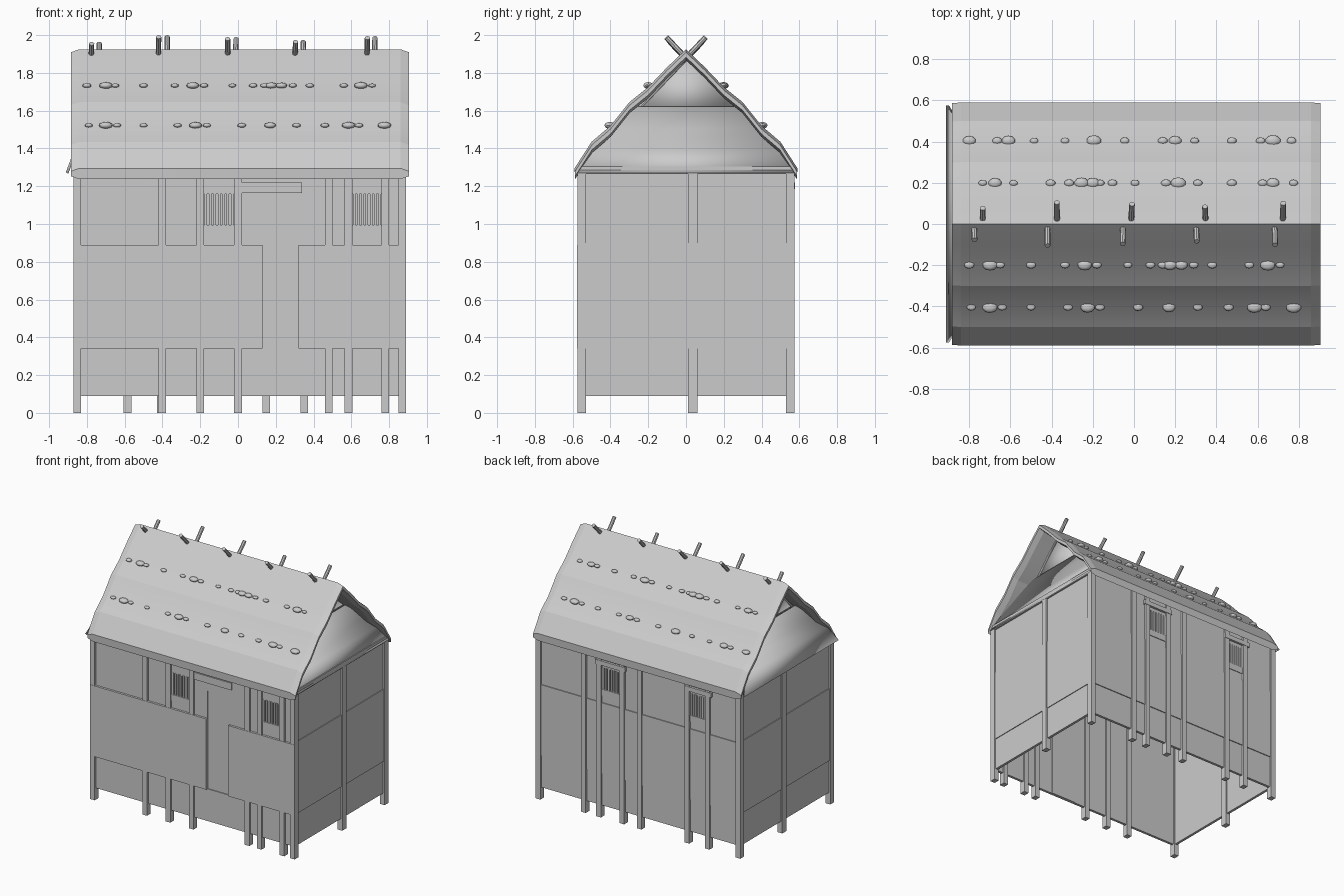
import bpy, bmesh, math, random
from mathutils import Vector

if "Cube" in bpy.data.objects:
    bpy.data.objects.remove(bpy.data.objects["Cube"])

random.seed(3)


def make(name, bm, smooth=None):
    bmesh.ops.recalc_face_normals(bm, faces=bm.faces[:])
    me = bpy.data.meshes.new(name)
    bm.to_mesh(me)
    bm.free()
    ob = bpy.data.objects.new(name, me)
    bpy.context.collection.objects.link(ob)
    if smooth:
        bpy.context.view_layer.objects.active = ob
        ob.select_set(True)
        bpy.ops.object.shade_smooth_by_angle(angle=math.radians(smooth))
        ob.select_set(False)
    return ob


def box(bm, x0, x1, y0, y1, z0, z1):
    r = bmesh.ops.create_cube(bm, size=1)
    for v in r["verts"]:
        v.co = Vector(((x0 + x1) / 2 + v.co.x * (x1 - x0),
                       (y0 + y1) / 2 + v.co.y * (y1 - y0),
                       (z0 + z1) / 2 + v.co.z * (z1 - z0)))


def loft(bm, sections, cap):
    rings = [[bm.verts.new(p) for p in s] for s in sections]
    n = len(rings[0])
    for a, b in zip(rings, rings[1:]):
        for i in range(n if cap else n - 1):
            j = (i + 1) % n
            bm.faces.new((a[i], a[j], b[j], b[i]))
    if cap:
        h = n // 2
        for ring in (rings[0], rings[-1]):
            for i in range(h - 1):
                bm.faces.new((ring[i], ring[i + 1], ring[n - 2 - i], ring[n - 1 - i]))


Z0, Z1, TOP = 0.09, 0.34, 1.28
ZM = 0.89
front = [-0.85, -0.40, -0.20, 0.0, 0.48, 0.585, 0.78, 0.87]
back = [-0.85, -0.585, -0.41, 0.0, 0.15, 0.35, 0.48, 0.87]
windows = {(-1, 2), (-1, 5), (1, 1), (1, 4)}

# Posts along the two long walls and in the middle of the gables
for side, xs, label in ((-1, front, "front"), (1, back, "back")):
    bm = bmesh.new()
    for x in xs:
        box(bm, x - 0.02, x + 0.02, side * 0.53, side * 0.575, 0, TOP)
    make(label + "_posts", bm)
bm = bmesh.new()
for x in (-0.85, 0.87):
    box(bm, x - 0.02, x + 0.02, 0.01, 0.06, 0, 1.30)
make("gable_posts", bm)

# Long walls: base, middle and upper panels, with barred windows
for side, xs, label in ((-1, front, "front"), (1, back, "back")):
    wall, bars = bmesh.new(), bmesh.new()
    yi, yo = side * 0.54, side * 0.56
    ym = side * (0.577 if side < 0 else 0.567)
    for i, (a, b) in enumerate(zip(xs, xs[1:])):
        win = (side, i + 0) in windows if side > 0 else i in (2 - 1 + 1, 5)
        win = (i in (2, 5)) if side < 0 else (i in (1, 4))
        box(wall, a, b, yi, yo, Z0, Z1)
        if side < 0 and i == 3:
            continue
        if win:
            box(wall, a, b, yi, yo, ZM, 0.945)
            box(wall, a, b, yi, side * 0.565, 0.945, 0.995)
            box(wall, a, b, yi, yo, 1.16, TOP)
            for k in range(7):
                c = a + 0.03 + (b - a - 0.06) * k / 6
                box(bars, c - 0.007, c + 0.007, side * 0.548, side * 0.562, 0.99, 1.165)
        else:
            box(wall, a, b, yi, yo, ZM, TOP)
        if side > 0:
            box(wall, a, b, yi, ym, Z1, ZM)
    if side < 0:
        # Raised middle band, broken by the doorway
        box(wall, -0.868, 0.13, yi, ym, Z1, ZM)
        box(wall, 0.32, 0.888, yi, ym, Z1, ZM)
        box(wall, 0.0, 0.13, yi, yo, ZM, TOP)
        box(wall, 0.32, 0.48, yi, yo, ZM, TOP)
        box(wall, 0.13, 0.32, yi, yo, 1.10, TOP)
    make(label + "_wall", wall)
    make(label + "_window_bars", bars)

# Door leaf and lintels
bm = bmesh.new()
box(bm, 0.12, 0.33, -0.553, -0.535, Z0, 1.11)
make("door", bm)
bm = bmesh.new()
box(bm, 0.0, 0.34, -0.568, -0.54, 1.165, 1.22)
box(bm, 0.34, 0.78, -0.565, -0.54, 1.22, 1.25)
box(bm, -0.62, -0.39, 0.54, 0.578, 1.185, 1.22)
box(bm, 0.12, 0.38, 0.54, 0.578, 1.185, 1.22)
make("lintels", bm)

# Gable walls with a slightly thicker middle panel and a tie beam
bm = bmesh.new()
for s, xo in ((-1, -0.858), (1, 0.878)):
    xi = xo - s * 0.02
    box(bm, xi, xo, -0.54, 0.54, Z0, Z1)
    box(bm, xi, xo + s * 0.006, -0.54, 0.54, Z1, 0.90)
    box(bm, xi, xo, -0.54, 0.54, 0.90, 1.265)
    box(bm, xi - s * 0.01, xo + s * 0.012, -0.56, 0.56, 1.265, 1.305)
make("gable_walls", bm)

# Wavy thatch roof with rounded-over ends
half = [(0.59, 1.295), (0.5, 1.435), (0.4, 1.52), (0.3, 1.645),
        (0.2, 1.725), (0.1, 1.83)]
top = [(-y, z) for y, z in half] + [(0, 1.925)] + half[::-1]


def roof_section(x, shrink):
    outer = [(x, y * (1 - shrink * 0.3), z - shrink) for y, z in top]
    inner = [(x, y * 0.995, z - 0.058 + shrink) for y, z in top]
    return outer + inner[::-1]


bm = bmesh.new()
loft(bm, [roof_section(-0.885, 0.016), roof_section(-0.84, 0),
          roof_section(0.86, 0), roof_section(0.905, 0.016)], True)
make("roof", bm, 12)

# Sloping gable skirts and the small triangles above them
skirt = [(0.02, 1.27, 0.575), (-0.025, 1.39, 0.50), (-0.07, 1.50, 0.395),
         (-0.13, 1.62, 0.285)]
for s, xe, label in ((-1, -0.885, "left"), (1, 0.868, "right")):
    bm = bmesh.new()
    outer = [[(xe + s * d, -w, z), (xe + s * d, w, z)] for d, z, w in skirt]
    loft(bm, outer, False)
    xt = xe - s * 0.15
    bm.faces.new([bm.verts.new(p) for p in
                  ((xt, -0.27, 1.62), (xt, 0.27, 1.62), (xt, 0, 1.88))])
    ob = make(label + "_gable_skirt", bm, 30)
    sol = ob.modifiers.new("thickness", "SOLIDIFY")
    sol.thickness = 0.015
    sol.offset = 0

# Crossed rafter poles poking through the ridge
bm = bmesh.new()
for xf, xb, z in ((-0.775, -0.735, 1.955), (-0.42, -0.375, 1.99), (-0.055, -0.01, 1.98),
                  (0.305, 0.345, 1.965), (0.685, 0.725, 1.985)):
    for x, s in ((xf, -1), (xb, 1)):
        tip = Vector((x, s * (0.105 - (1.99 - z) * 0.8), z))
        foot = Vector((x + random.uniform(-0.02, 0.02), -s * 0.31, 1.55))
        d = tip - foot
        r = bmesh.ops.create_cone(bm, cap_ends=True, segments=8, radius1=0.014,
                                  radius2=0.014, depth=d.length)
        q = Vector((0, 0, 1)).rotation_difference(d)
        for v in r["verts"]:
            v.co = q @ v.co + (tip + foot) / 2
make("ridge_poles", bm, 40)

# Rows of weighting stones: the back rows repeat the front ones turned round
small = {0: [-0.80, -0.65, -0.5, -0.335, -0.18, -0.03, 0.08, 0.14, 0.29, 0.38, 0.56, 0.71],
         1: [-0.79, -0.64, -0.5, -0.32, -0.165, 0.02, 0.31, 0.46, 0.64]}
big = {0: [-0.70, -0.24, 0.175, 0.23, 0.65], 1: [-0.70, -0.225, 0.17, 0.585, 0.775]}
bm = bmesh.new()
for row, (y, z) in enumerate(((0.195, 1.733), (0.40, 1.522))):
    for s in (-1, 1):
        for xs, r in ((small[row], 0.022), (big[row], 0.034)):
            for x in xs:
                k = r * random.uniform(0.9, 1.1)
                px = x if s < 0 else -x - 0.025
                ico = bmesh.ops.create_icosphere(bm, subdivisions=2, radius=1)
                for v in ico["verts"]:
                    v.co = Vector((px + v.co.x * k, s * (y + 0.004) + v.co.y * k * 0.75,
                                   z + v.co.z * k * 0.5))
make("roof_stones", bm, 30)
